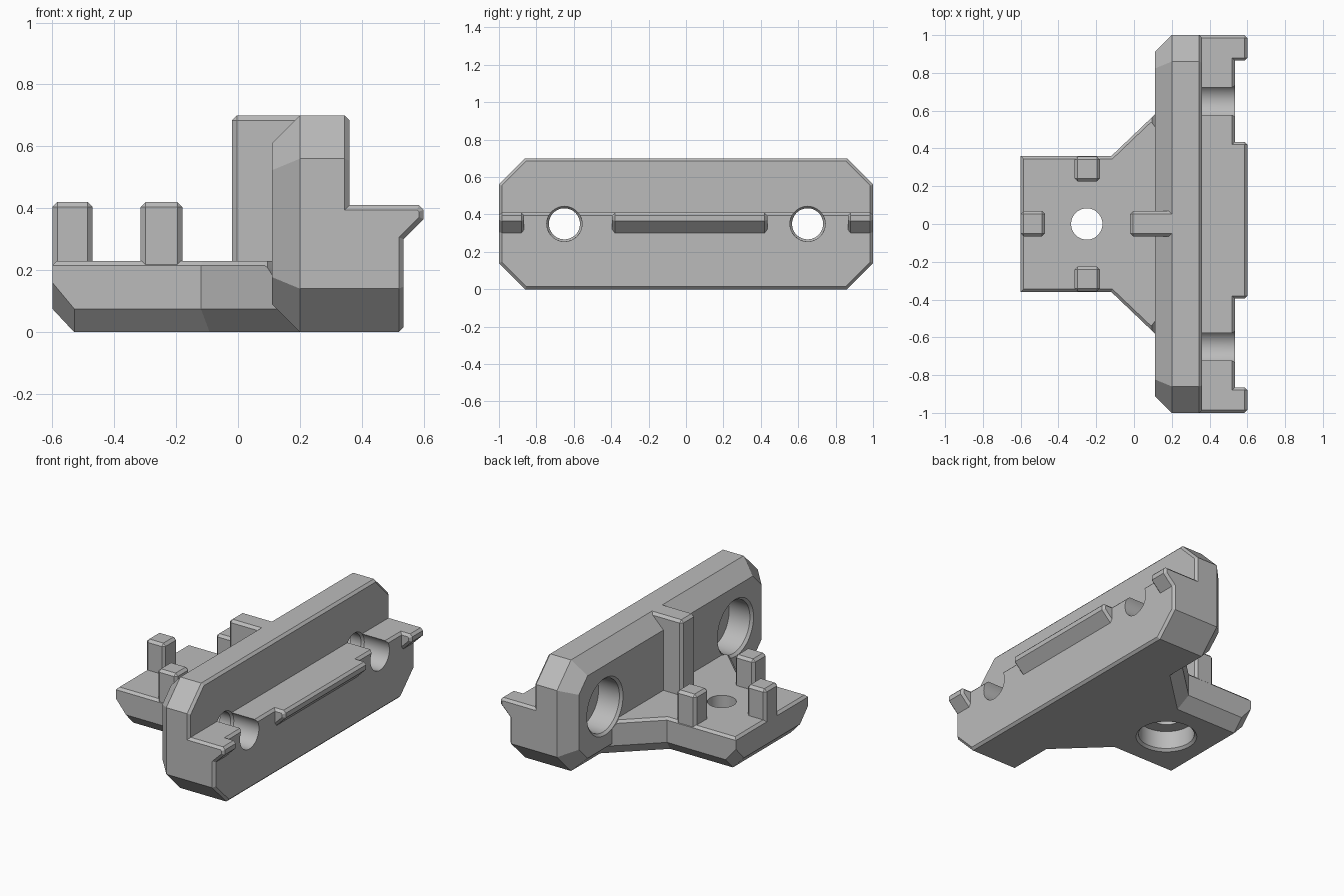
import bpy, bmesh, math
from mathutils import Vector

cube = bpy.data.objects.get("Cube")
if cube:
    bpy.data.objects.remove(cube, do_unlink=True)

grey = bpy.data.materials.new("plain grey")
grey.use_nodes = True
COLOUR = (0.5, 0.5, 0.5, 1)
grey.diffuse_color = COLOUR
grey.node_tree.nodes["Principled BSDF"].inputs["Base Color"].default_value = COLOUR


def finish(name, bm):
    bmesh.ops.recalc_face_normals(bm, faces=bm.faces)
    mesh = bpy.data.meshes.new(name)
    bm.to_mesh(mesh)
    bm.free()
    mesh.materials.append(grey)
    obj = bpy.data.objects.new(name, mesh)
    bpy.context.collection.objects.link(obj)
    return obj


def inset(pts, d):
    """Move every side of a counter-clockwise outline inward by d."""
    out = []
    for i, p in enumerate(pts):
        p, a, b = Vector(p), Vector(pts[i - 1]), Vector(pts[(i + 1) % len(pts)])
        u, v = (p - a).normalized(), (b - p).normalized()
        n, m = Vector((-u.y, u.x)), Vector((-v.y, v.x))
        out.append(p + (n + m) * d / (1 + n.dot(m)))
    return out


def loft(axis, layers):
    """Skin outlines stacked along an axis: layers are (position, outline)."""
    bm = bmesh.new()
    rings = []
    for h, pts in layers:
        place = {"x": lambda p: (h, p[0], p[1]),
                 "y": lambda p: (p[0], h, p[1]),
                 "z": lambda p: (p[0], p[1], h)}[axis]
        rings.append([bm.verts.new(place(p)) for p in pts])
    for lo, hi in zip(rings, rings[1:]):
        for i in range(len(lo)):
            bm.faces.new((lo[i - 1], lo[i], hi[i], hi[i - 1]))
    bm.faces.new(rings[0])
    bm.faces.new(rings[-1])
    return bm


def lathe(name, axis, centre, steps):
    """Stepped round cutter: steps are (position, radius)."""
    turn = [math.tau * i / 48 for i in range(48)]
    layers = [(h, [(centre[0] + r * math.cos(t), centre[1] + r * math.sin(t))
                   for t in turn]) for h, r in steps]
    obj = finish(name, loft(axis, layers))
    obj.hide_render = True
    return obj


def block(name, lo, hi, chamfer=0.016):
    bm = bmesh.new()
    bmesh.ops.create_cube(bm, size=1)
    for v in bm.verts:
        v.co = [(a + b) / 2 + c * (b - a) for a, b, c in zip(lo, hi, v.co)]
    bmesh.ops.bevel(bm, geom=bm.edges[:], offset=chamfer, segments=1, affect='EDGES')
    return finish(name, bm)


def mirrored(half):
    """Complete an outline across its first axis."""
    return half + [(-a, b) for a, b in reversed(half)]


# Upright plate, an octagon with a broad chamfer on its rear face
octagon = mirrored([(0.86, 0), (1, 0.14), (1, 0.56), (0.86, 0.7)])
plate = finish("upright_plate", loft("x", [
    (0.11, inset(octagon, 0.09)), (0.2, octagon),
    (0.345, octagon), (0.36, inset(octagon, 0.015))]))

# Thicker lower half that forms a shelf
shelf_outline = mirrored([(0.86, 0), (1, 0.14), (1, 0.395), (0.985, 0.41)])
shelf = finish("lower_shelf", loft("x", [
    (0.3, shelf_outline), (0.52, shelf_outline), (0.535, inset(shelf_outline, 0.015))]))

# Hooked lips along the shelf edge
lip = [(0.5, 0.265), (0.6, 0.365), (0.6, 0.395), (0.585, 0.41), (0.5, 0.41)]
for name, y0, y1 in (("front_lip", -1, -0.865), ("middle_lip", -0.395, 0.435),
                     ("back_lip", 0.865, 1)):
    small = inset(lip, 0.015)
    finish(name, loft("y", [(y0, small), (y0 + 0.015, lip),
                            (y1 - 0.015, lip), (y1, small)]))

# Base platform flaring towards the plate
near = [(-0.6, -0.36), (-0.12, -0.36), (0.2, -0.665), (0.3, -0.665)]
outline = near + [(x, -y) for x, y in reversed(near)]
bm = loft("z", [(0, inset(outline, 0.07)), (0.075, outline),
                (0.215, outline), (0.23, inset(outline, 0.015))])
for side in (-1, 1):
    # clip the lower outer corners
    cut = bmesh.ops.bisect_plane(
        bm, geom=bm.verts[:] + bm.edges[:] + bm.faces[:],
        plane_co=(-0.6, side * 0.36, 0.16), plane_no=(-1.2, side * 1.07, -1),
        clear_outer=True)
    rim = [e for e in cut["geom_cut"] if isinstance(e, bmesh.types.BMEdge)]
    bmesh.ops.holes_fill(bm, edges=rim)
base = finish("base_platform", bm)

# Central rib and locating posts
block("centre_rib", (-0.02, -0.065, 0.1), (0.22, 0.068, 0.7))
block("end_post", (-0.6, -0.065, 0.18), (-0.47, 0.068, 0.42))
for name, side in (("front_post", -1), ("back_post", 1)):
    ys = sorted((side * 0.225, side * 0.357))
    block(name, (-0.315, ys[0], 0.14), (-0.18, ys[1], 0.42))

# Stepped screw holes
cutters = [lathe("base_hole_cutter", "z", (-0.25, 0), [
    (-0.02, 0.18), (0, 0.18), (0.015, 0.165), (0.13, 0.165), (0.13, 0.083), (0.3, 0.083)])]
for side in (-1, 1):
    cutters.append(lathe("plate_hole_cutter", "x", (side * 0.65, 0.35), [
        (-0.2, 0.165), (0.095, 0.165), (0.11, 0.18), (0.125, 0.165), (0.27, 0.165),
        (0.27, 0.083), (0.345, 0.083), (0.36, 0.094), (0.52, 0.094), (0.6, 0.097)]))

for part in (plate, shelf, base):
    bpy.context.view_layer.objects.active = part
    for cutter in cutters:
        if cutter.name.startswith("base") and part is not base:
            continue
        mod = part.modifiers.new("hole", 'BOOLEAN')
        mod.operation = 'DIFFERENCE'
        mod.solver = 'EXACT'
        mod.object = cutter
        bpy.ops.object.modifier_apply(modifier=mod.name)
for cutter in cutters:
    bpy.data.objects.remove(cutter, do_unlink=True)

# Smooth hole walls, keep chamfers crisp
bpy.ops.object.select_all(action='DESELECT')
for part in (plate, shelf, base):
    part.select_set(True)
bpy.context.view_layer.objects.active = plate
bpy.ops.object.shade_smooth_by_angle(angle=math.radians(25))
